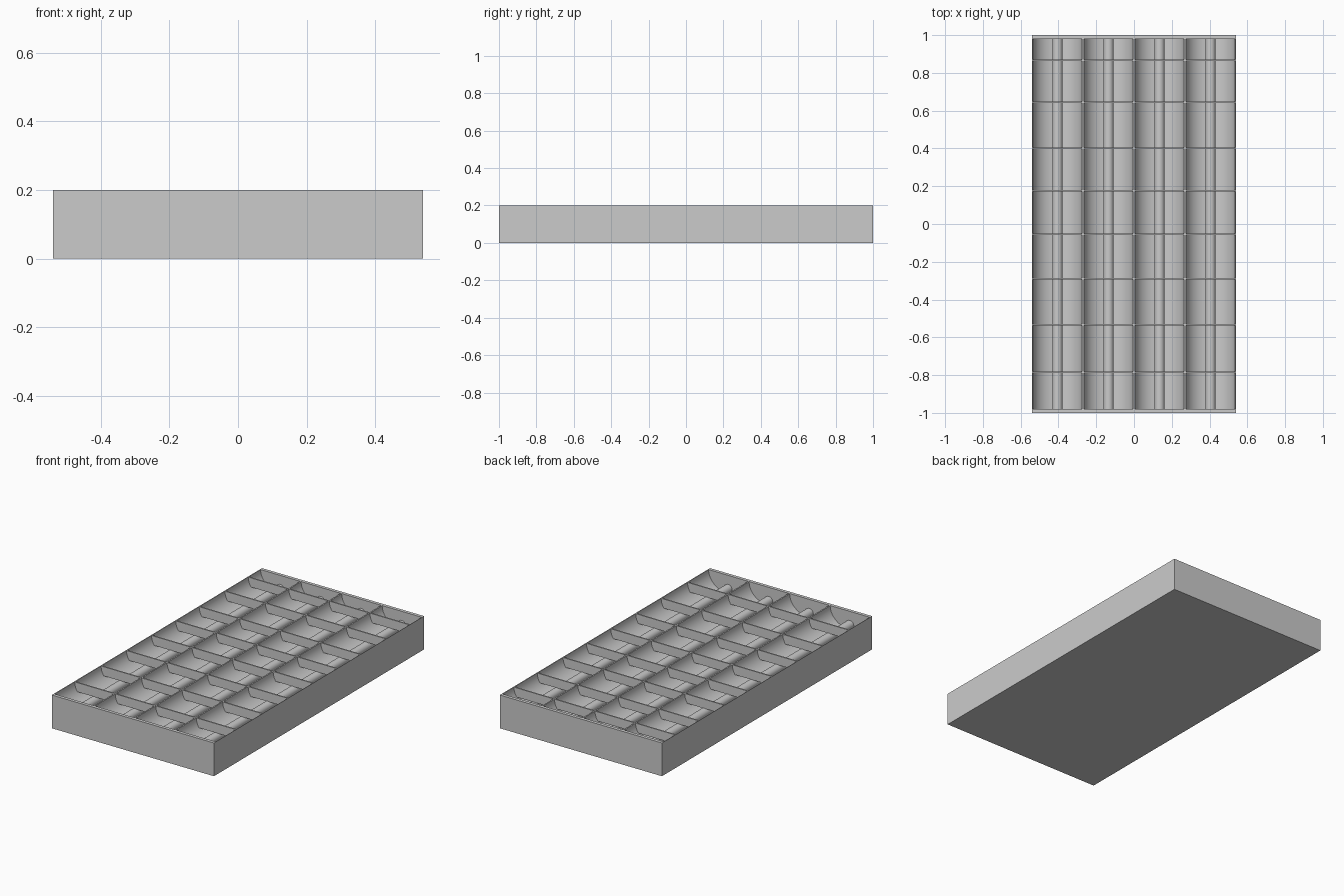
import bpy, bmesh, math

if "Cube" in bpy.data.objects:
    bpy.data.objects.remove(bpy.data.objects["Cube"])

W, L, H = 1.08, 2.0, 0.20      # overall size
BAYS, PITCH = 4, 0.27          # lamp bays
END = 0.02                     # end wall thickness
DEPTH, RIDGE = 0.11, 0.004     # reflector depth, half width of ridges
YIN = L / 2 - END


def finish(bm, name, smooth=False):
    bmesh.ops.recalc_face_normals(bm, faces=bm.faces)
    me = bpy.data.meshes.new(name)
    bm.to_mesh(me)
    bm.free()
    ob = bpy.data.objects.new(name, me)
    bpy.context.collection.objects.link(ob)
    if smooth:
        bpy.ops.object.select_all(action='DESELECT')
        ob.select_set(True)
        bpy.context.view_layer.objects.active = ob
        bpy.ops.object.shade_smooth_by_angle(angle=math.radians(35))
    return ob


def prism(name, profile, y0, y1, smooth=False):
    """Extrude an xz profile along y."""
    bm = bmesh.new()
    f = bm.faces.new([bm.verts.new((x, y0, z)) for x, z in profile])
    r = bmesh.ops.extrude_face_region(bm, geom=[f])
    vs = [g for g in r['geom'] if isinstance(g, bmesh.types.BMVert)]
    bmesh.ops.translate(bm, vec=(0, y1 - y0, 0), verts=vs)
    return finish(bm, name, smooth)


def trough(t):
    """Bowl-shaped reflector section, t from 0 to pi."""
    hw = PITCH / 2 - RIDGE
    return -hw * math.cos(t), H - 0.001 - DEPTH * math.sin(t)


centres = [(i - (BAYS - 1) / 2) * PITCH for i in range(BAYS)]

# housing with curved reflector bays along its length
profile = [(W / 2, 0), (-W / 2, 0), (-W / 2, H)]
for c in centres:
    for k in range(21):
        x, z = trough(math.pi * k / 20)
        profile.append((c + x, z))
profile.append((W / 2, H))
prism("reflector_housing", profile, -YIN, YIN, True)

# end walls
for s, n in ((-1, "front_end_wall"), (1, "back_end_wall")):
    rect = [(-W / 2, 0), (W / 2, 0), (W / 2, H), (-W / 2, H)]
    prism(n, rect, s * YIN, s * L / 2)

# fluorescent tubes
R = 0.027
for i, c in enumerate(centres):
    zc = H - DEPTH + R + 0.002
    ring = [(c + R * math.cos(a), zc + R * math.sin(a))
            for a in (2 * math.pi * k / 20 for k in range(20))]
    prism(f"lamp_tube_{i + 1}", ring, -YIN, YIN, True)

# cross blades of the louvre, trimmed to the reflector curve
BLADE = 0.055
t0 = math.asin(BLADE / DEPTH)
side = [t0 * k / 4 for k in range(5)]
for j, y in enumerate((0.867, 0.645, 0.40, 0.177, -0.053, -0.291, -0.533, -0.784)):
    for i, c in enumerate(centres):
        pts = [trough(t) for t in side]
        pts += [(-x, z) for x, z in reversed(pts)]
        prism(f"louvre_blade_{j + 1}_{i + 1}", [(c + x, z) for x, z in pts],
              y - 0.004, y + 0.004)
